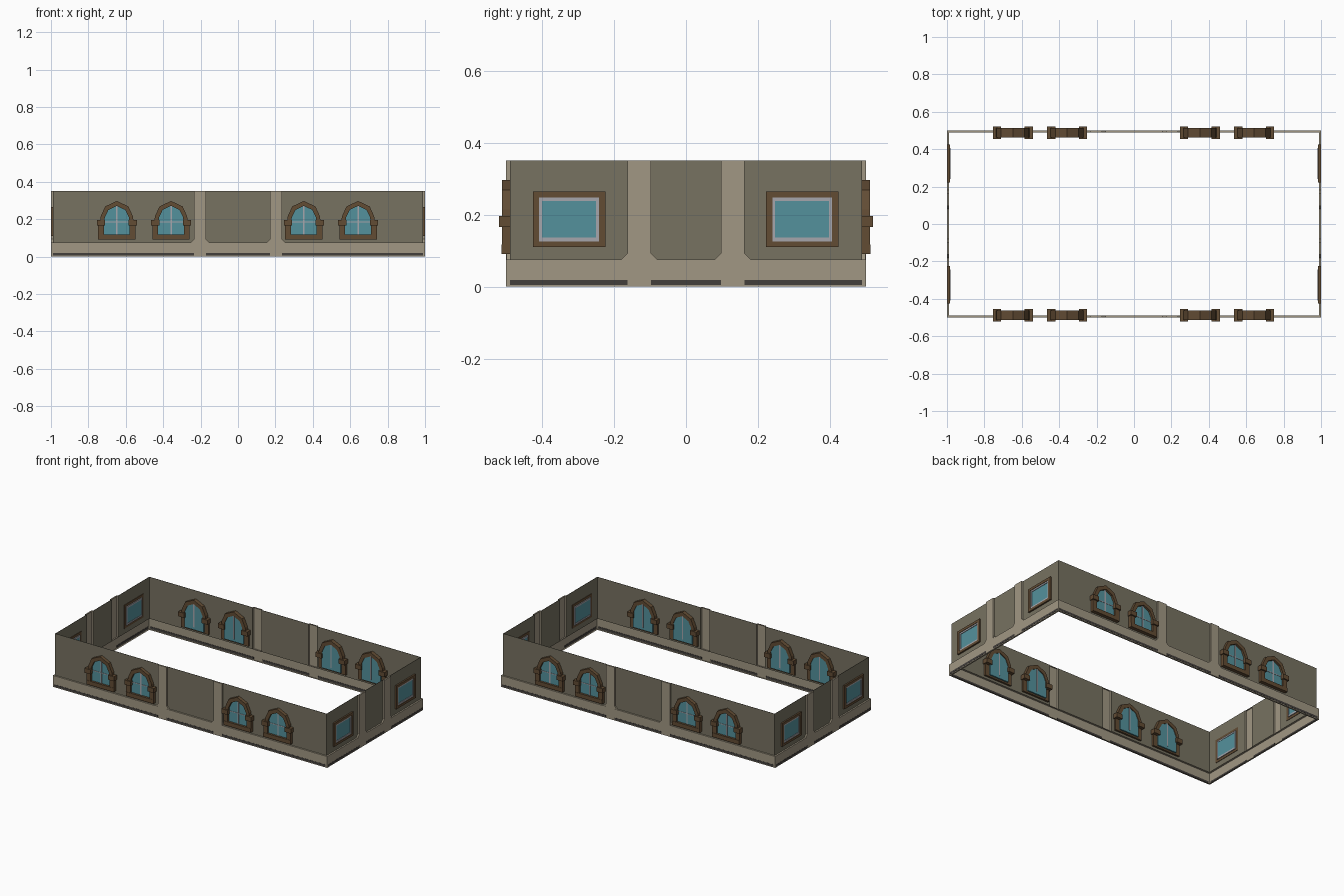
import bpy, bmesh, math

if "Cube" in bpy.data.objects:
    bpy.data.objects.remove(bpy.data.objects["Cube"])

def srgb(r, g, b):
    f = lambda c: ((c / 255 + 0.055) / 1.055) ** 2.4 if c > 10 else c / 3294.6
    return (f(r), f(g), f(b), 1)

def mat(name, *rgb):
    m = bpy.data.materials.new(name)
    m.diffuse_color = srgb(*rgb)
    m.use_nodes = True
    m.node_tree.nodes["Principled BSDF"].inputs["Base Color"].default_value = m.diffuse_color
    return m

WALL = mat("wall olive grey", 119, 114, 97)
TRIM = mat("trim beige", 161, 151, 131)
WOOD = mat("frame brown", 98, 76, 52)
GLASS = mat("window glass teal", 84, 145, 156)
GREY = mat("window bar grey", 166, 166, 172)
DARK = mat("plinth dark", 66, 62, 59)

# wall frames: (u along wall, d outwards, z) -> world
WALLS = {
    "front": lambda u, d, z: (u, -d, z),
    "back": lambda u, d, z: (u, d, z),
    "right": lambda u, d, z: (d, u, z),
    "left": lambda u, d, z: (-d, u, z),
}

def finish(bm, name, material):
    me = bpy.data.meshes.new(name)
    bm.to_mesh(me)
    bm.free()
    me.materials.append(material)
    ob = bpy.data.objects.new(name, me)
    bpy.context.collection.objects.link(ob)
    return ob

def prism(wall, name, pts, d0, d1, material, hollow=False):
    """Extrude a (u, z) outline from depth d0 to d1; hollow leaves the inner side open."""
    f, bm = WALLS[wall], bmesh.new()
    a = [bm.verts.new(f(u, d0, z)) for u, z in pts]
    b = [bm.verts.new(f(u, d1, z)) for u, z in pts]
    n = len(pts)
    inner = bm.faces.new(a)
    bm.faces.new(b)
    for i in range(n):
        j = (i + 1) % n
        bm.faces.new((a[i], a[j], b[j], b[i]))
    bmesh.ops.recalc_face_normals(bm, faces=bm.faces[:])
    if hollow:
        bmesh.ops.delete(bm, geom=[inner], context='FACES_ONLY')
    return finish(bm, f"{wall}_{name}", material)

def box(wall, name, u0, u1, z0, z1, d0, d1, material, hollow=False):
    return prism(wall, name, [(u0, z0), (u1, z0), (u1, z1), (u0, z1)], d0, d1, material, hollow)

def band(wall, name, outer, inner, d0, d1, material, closed):
    """Solid strip between two matching (u, z) outlines."""
    f, bm = WALLS[wall], bmesh.new()
    rows = [[bm.verts.new(f(u, d, z)) for u, z in pts]
            for pts, d in ((outer, d0), (outer, d1), (inner, d1), (inner, d0))]
    n = len(outer)
    for i in range(n if closed else n - 1):
        j = (i + 1) % n
        for k in range(4):
            r, s = rows[k], rows[(k + 1) % 4]
            bm.faces.new((r[i], r[j], s[j], s[i]))
    if not closed:
        bm.faces.new([r[0] for r in rows])
        bm.faces.new([r[-1] for r in rows])
    bmesh.ops.recalc_face_normals(bm, faces=bm.faces[:])
    return finish(bm, f"{wall}_{name}", material)

def rect(c, w, z0, z1):
    return [(c - w, z0), (c + w, z0), (c + w, z1), (c - w, z1)]

TOP, BASE = 0.35, 0.075

def wall_body(wall, half, depth, p0, p1):
    """Panels, base course and two pilasters spanning p0..p1 from the centre."""
    back, mid = depth - 0.012, depth - 0.01
    e = half - 0.01
    box(wall, "base", -half, half, 0, BASE, mid, depth, TRIM, True)
    for s, side in ((-1, "a"), (1, "b")):
        lo, hi = sorted((s * p0, s * p1))
        box(wall, f"pilaster_{side}", lo, hi, BASE, TOP, mid, depth, TRIM, True)
        # small corner gussets at the pilaster feet
        for p, t in ((s * p0, -s), (s * p1, s)):
            prism(wall, "pilaster_gusset", [(p, BASE), (p + t * 0.018, BASE), (p, BASE + 0.018)],
                  mid, depth - 0.001, TRIM)
    # recessed panels and dark plinth strips
    for i, (lo, hi) in enumerate(((-e, -p1), (-p0, p0), (p1, e))):
        box(wall, f"panel_{i}", lo, hi, BASE, TOP, back, mid, WALL)
        box(wall, f"plinth_strip_{i}", lo, hi, 0.005, 0.019, depth - 0.002, depth + 0.001, DARK)

def arched_window(wall, c):
    m = lambda pts: [(c + u, z) for u, z in pts]
    mirror = lambda half: m(half + [(-u, z) for u, z in half[-2::-1]])
    # arch
    outer = mirror([(-0.09, 0.185), (-0.086, 0.215), (-0.062, 0.268), (0, 0.297)])
    inner = mirror([(-0.067, 0.185), (-0.064, 0.21), (-0.045, 0.249), (0, 0.271)])
    band(wall, "window_arch", outer, inner, 0.463, 0.512, WOOD, False)
    # legs, sill and side blocks
    for s in (-1, 1):
        leg = sorted((c + s * 0.069, c + s * 0.1))
        box(wall, "window_leg", *leg, 0.09, 0.17, 0.476, 0.511, WOOD)
        blk = sorted((c + s * 0.063, c + s * 0.107))
        box(wall, "window_block", *blk, 0.166, 0.196, 0.455, 0.52, WOOD)
    box(wall, "window_sill", c - 0.0995, c + 0.0995, 0.09, 0.117, 0.476, 0.513, WOOD)
    # arched glass, visible from both sides
    arc = [(0.07 * math.cos(t * math.pi / 10), 0.19 + 0.084 * math.sin(t * math.pi / 10))
           for t in range(11)]
    prism(wall, "window_glass", m([(-0.07, 0.1), (0.07, 0.1)] + arc), 0.467, 0.499, GLASS)
    # glazing bars
    box(wall, "window_upright_bar", c - 0.004, c + 0.004, 0.117, 0.272, 0.465, 0.502, GREY)
    box(wall, "window_cross_bar", c - 0.068, c + 0.068, 0.183, 0.188, 0.498, 0.501, GREY)

def square_window(wall, c):
    outer, mid, inner = rect(c, 0.101, 0.11, 0.265), rect(c, 0.083, 0.126, 0.248), rect(c, 0.075, 0.137, 0.238)
    band(wall, "window_frame", outer, mid, 0.985, 1.0, WOOD, True)
    band(wall, "window_inner_frame", mid, inner, 0.98, 0.997, GREY, True)
    prism(wall, "window_glass", inner, 0.982, 0.993, GLASS)

for w in ("front", "back"):
    wall_body(w, 1.0, 0.5, 0.171, 0.235)
    for c in (-0.648, -0.358, 0.352, 0.642):
        arched_window(w, c)

for w in ("right", "left"):
    wall_body(w, 0.5, 1.0, 0.097, 0.163)
    for c in (-0.325, 0.323):
        square_window(w, c)
